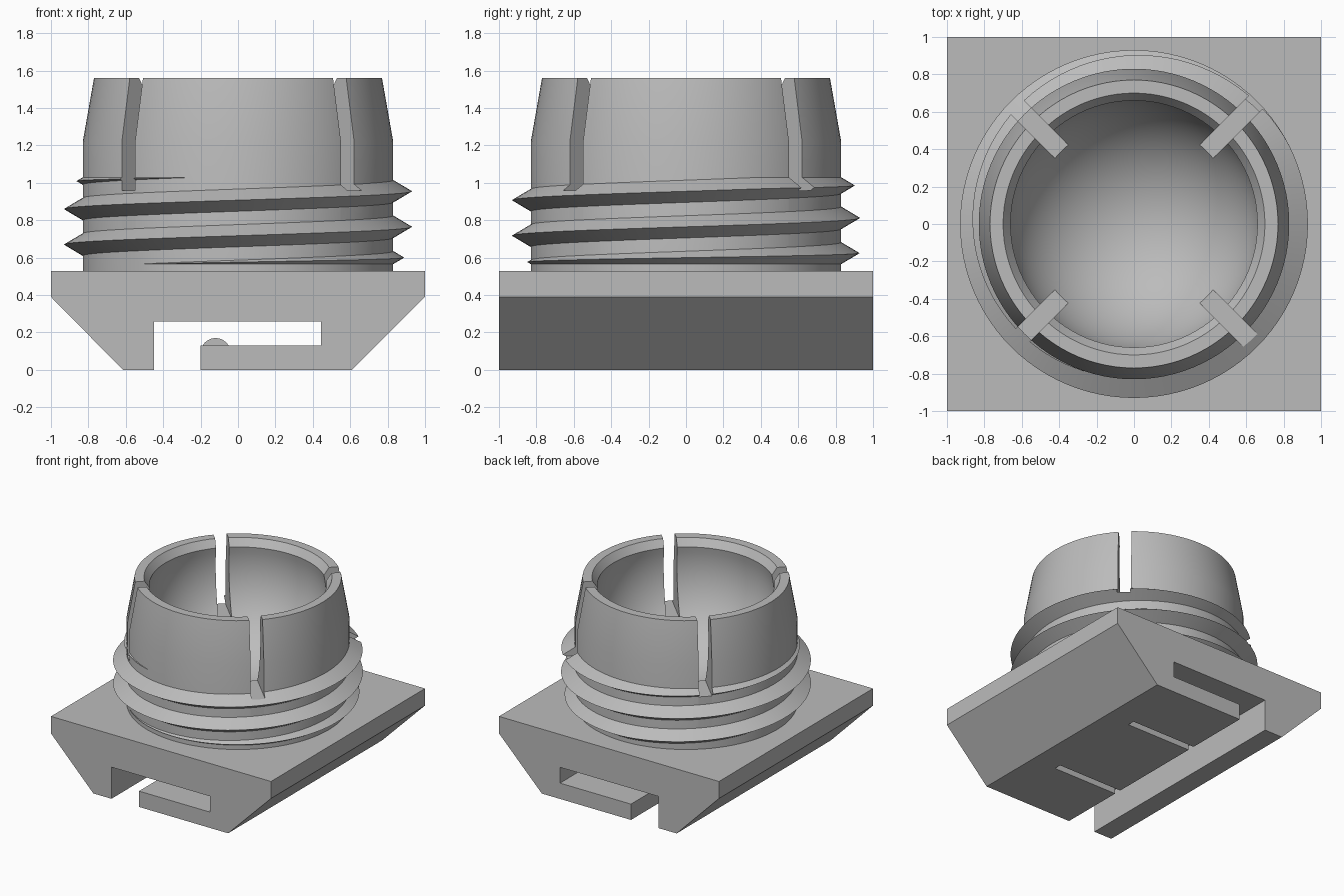
import bpy, bmesh, math
from mathutils import Matrix, Vector

if "Cube" in bpy.data.objects:
    bpy.data.objects.remove(bpy.data.objects["Cube"])

SEG = 96
plastic = bpy.data.materials.new("grey plastic")
plastic.diffuse_color = (0.5, 0.5, 0.5, 1)
plastic.use_nodes = True
plastic.node_tree.nodes["Principled BSDF"].inputs["Base Color"].default_value = plastic.diffuse_color


def make(name, bm):
    bmesh.ops.recalc_face_normals(bm, faces=bm.faces)
    me = bpy.data.meshes.new(name)
    bm.to_mesh(me)
    bm.free()
    ob = bpy.data.objects.new(name, me)
    bpy.context.collection.objects.link(ob)
    me.materials.append(plastic)
    return ob


def add_box(bm, lo, hi, angle=0):
    size = [b - a for a, b in zip(lo, hi)]
    mid = [(a + b) / 2 for a, b in zip(lo, hi)]
    bmesh.ops.create_cube(bm, size=1, matrix=Matrix.Rotation(angle, 4, 'Z')
                          @ Matrix.Translation(mid) @ Matrix.Diagonal((*size, 1)))


def cut(ob, cutter):
    mod = ob.modifiers.new("cut", 'BOOLEAN')
    mod.operation, mod.solver, mod.object = 'DIFFERENCE', 'EXACT', cutter
    bpy.context.view_layer.objects.active = ob
    bpy.ops.object.modifier_apply(modifier=mod.name)


def smooth(ob):
    bpy.ops.object.select_all(action='DESELECT')
    ob.select_set(True)
    bpy.context.view_layer.objects.active = ob
    bpy.ops.object.shade_smooth_by_angle(angle=math.radians(25))


def polar(r, a, z):
    return (r * math.cos(a), r * math.sin(a), z)


# Clip base: profile with hooked channel, extruded front to back
profile = [(-1, .53), (1, .53), (1, .39), (.61, 0), (-.2, 0), (-.2, .13), (.445, .13),
           (.445, .26), (-.45, .26), (-.45, 0), (-.615, 0), (-1, .39)]
bm = bmesh.new()
face = bm.faces.new([bm.verts.new((x, -1, z)) for x, z in profile])
ext = bmesh.ops.extrude_face_region(bm, geom=[face])["geom"]
bmesh.ops.translate(bm, vec=(0, 2, 0), verts=[v for v in ext if isinstance(v, bmesh.types.BMVert)])
base = make("clip_base", bm)

# Two slits that free the middle spring finger
bm = bmesh.new()
for y in (-.43, .43):
    add_box(bm, (-.3, y - .03, -.1), (.39, y + .03, .2))
slits = make("finger_slit_cutter", bm)
cut(base, slits)

# Rounded catch on the spring finger
bm = bmesh.new()
bmesh.ops.create_cone(bm, cap_ends=True, segments=48, radius1=.08, radius2=.08, depth=.8,
                      matrix=Matrix.Translation((-.12, 0, .09)) @ Matrix.Rotation(math.pi / 2, 4, 'X'))
smooth(make("finger_catch", bm))

# Socket: lathed collar with a spherical seat inside
zc, R = 1.353, .676
lathe = [(0, .5), (.83, .5), (.83, 1.22), (.77, 1.56), (.70, 1.56)]
start = math.asin((1.5 - zc) / R)
for i in range(25):
    a = start + (-math.pi / 2 - start) * i / 24
    lathe.append((R * math.cos(a) if i < 24 else 0, zc + R * math.sin(a)))
bm = bmesh.new()
vs = [bm.verts.new((r, 0, z)) for r, z in lathe]
es = [bm.edges.new(p) for p in zip(vs, vs[1:])]
bmesh.ops.spin(bm, geom=vs + es, cent=(0, 0, 0), axis=(0, 0, 1), angle=2 * math.pi, steps=SEG)
bmesh.ops.remove_doubles(bm, verts=bm.verts, dist=1e-4)
socket = make("ball_socket", bm)

# Screw thread: triangular ridge that fades out at both ends
bm = bmesh.new()
rings = []
for i in range(-131, 164):
    a = 2 * math.pi * i / SEG
    z = .765 + .19 * i / SEG
    lo, hi = max(z - .06, .565), min(z + .06, 1.03)
    mid, crest = (lo + hi) / 2, .83 + .1 * (hi - lo) / .12
    rings.append([bm.verts.new(polar(r, a, h)) for r, h in
                  ((.829, lo), (crest, mid), (.829, hi), (.80, mid))])
for p, q in zip(rings, rings[1:]):
    for k in range(4):
        n = (k + 1) % 4
        bm.faces.new((p[k], p[n], q[n], q[k]))
bm.faces.new(rings[0])
bm.faces.new(rings[-1])
thread = make("screw_thread", bm)

# Four diagonal slots through the collar
bm = bmesh.new()
for k in range(4):
    add_box(bm, (.4, -.05, .96), (1.1, .05, 1.7), math.pi / 4 + k * math.pi / 2)
slots = make("collar_slot_cutter", bm)
for ob in (socket, thread):
    cut(ob, slots)
    smooth(ob)

for helper in (slits, slots):
    helper.hide_render = True
    helper.hide_set(True)
